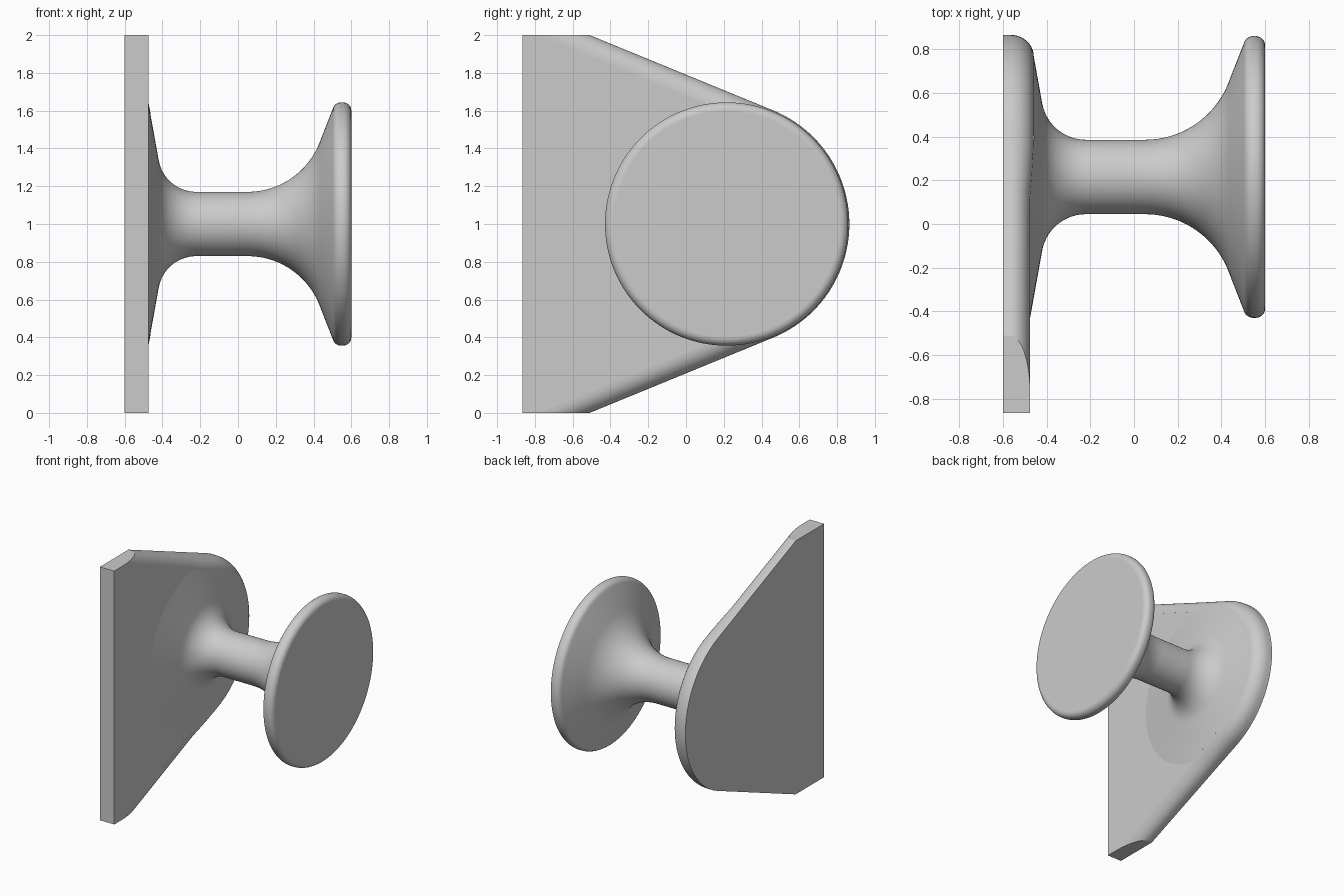
import bpy
import bmesh
from math import sin, cos, radians, pi, hypot
from mathutils import Vector

cube = bpy.data.objects.get("Cube")
if cube:
    bpy.data.objects.remove(cube)

CY, CZ = 0.215, 1.0           # axis of the round parts
R = 0.65                      # radius of the rounded plate end
TILT = radians(67.7)          # where the slanted edges leave the round end
BACK, FACE = -0.6, -0.475     # plate thickness along x
FILLET = 0.1
CONE_R, CONE_SLOPE = 0.645, 0.055 / 0.307

grey = bpy.data.materials.new("light grey")
grey.use_nodes = True
colour = (0.6, 0.6, 0.6, 1)
grey.diffuse_color = colour
grey.node_tree.nodes["Principled BSDF"].inputs["Base Color"].default_value = colour


def finish(bm, name):
    bmesh.ops.remove_doubles(bm, verts=bm.verts, dist=0.0001)
    bmesh.ops.recalc_face_normals(bm, faces=bm.faces)
    mesh = bpy.data.meshes.new(name)
    bm.to_mesh(mesh)
    bm.free()
    mesh.materials.append(grey)
    obj = bpy.data.objects.new(name, mesh)
    bpy.context.collection.objects.link(obj)
    bpy.ops.object.select_all(action="DESELECT")
    obj.select_set(True)
    bpy.context.view_layer.objects.active = obj
    bpy.ops.object.shade_smooth_by_angle(angle=radians(35))
    for face in mesh.polygons:
        if len(face.vertices) > 20:
            face.use_smooth = False
    return obj


def bridge(bm, rings):
    for a, b in zip(rings, rings[1:]):
        for i in range(len(a)):
            j = (i + 1) % len(a)
            bm.faces.new((a[i], a[j], b[j], b[i]))


def cone_lift(r):
    return max(0, (CONE_R - r) * CONE_SLOPE)


def outline(inset):
    """Teardrop points (y, z, height of the cone foot there)."""
    rho = R - inset
    top = R - FILLET
    far = (CY + 0.865 + rho * cos(TILT)) / sin(TILT)
    runs = [far, 0.33, 0.24, 0.16, 0.08]
    side = [(CY + rho * cos(TILT) - s * sin(TILT),
             rho * sin(TILT) + s * cos(TILT),
             cone_lift(hypot(top, s))) for s in runs]
    steps = 48
    arc = []
    for i in range(steps + 1):
        a = TILT * (1 - 2 * i / steps)
        arc.append((CY + rho * cos(a), rho * sin(a), cone_lift(top)))
    return side + arc + [(y, -z, h) for y, z, h in reversed(side)]


# Mounting plate: filleted teardrop trimmed flat at top and bottom
bm = bmesh.new()
rings = [[bm.verts.new((BACK, y, CZ + z)) for y, z, h in outline(0)]]
for i in range(11):
    a = i / 10 * pi / 2
    rings.append([bm.verts.new((FACE - 0.09 + (0.09 + h) * sin(a), y, CZ + z))
                  for y, z, h in outline(FILLET * (1 - cos(a)))])
rings.append([bm.verts.new((FACE, y, CZ + z)) for y, z, h in outline(FILLET)])
bridge(bm, rings)
bm.faces.new(rings[0])
bm.faces.new(rings[-1])
bmesh.ops.remove_doubles(bm, verts=bm.verts, dist=0.0001)
for z, n in ((2, 1), (0, -1)):
    cut = bmesh.ops.bisect_plane(
        bm, geom=bm.verts[:] + bm.edges[:] + bm.faces[:], dist=0.00001,
        plane_co=Vector((0, 0, z)), plane_no=Vector((0, 0, n)), clear_outer=True)
    edges = [e for e in cut["geom_cut"] if isinstance(e, bmesh.types.BMEdge)]
    bmesh.ops.contextual_create(bm, geom=edges)
finish(bm, "mounting_plate")


# Knob: flared stem and rounded disc turned around one axis
def arc_points(x, r, radius, start, end, steps):
    result = []
    for i in range(steps + 1):
        a = radians(start + (end - start) * i / steps)
        result.append((x + radius * cos(a), r + radius * sin(a)))
    return result


profile = arc_points(-0.22, 0.373, 0.203, 190, 270, 14)
profile += arc_points(0.05, 0.58, 0.41, 270, 341, 18)
profile += arc_points(0.545, 0.6, 0.044, 161, 90, 7)
profile += arc_points(0.556, 0.6, 0.044, 90, 0, 8)

bm = bmesh.new()
SEGMENTS = 128
angles = [2 * pi * i / SEGMENTS - pi for i in range(SEGMENTS)]
# The cone foot stops where it meets the plate's fillet
foot = []
for a in angles:
    r = min(CONE_R, (R - FILLET) / cos(min(max(0, abs(a) - TILT), 1)))
    foot.append(bm.verts.new((FACE + cone_lift(r), CY + r * cos(a), CZ + r * sin(a))))
rings = [foot]
for x, r in profile:
    rings.append([bm.verts.new((x, CY + r * cos(a), CZ + r * sin(a))) for a in angles])
bridge(bm, rings)
bm.faces.new(rings[-1])
finish(bm, "knob")
